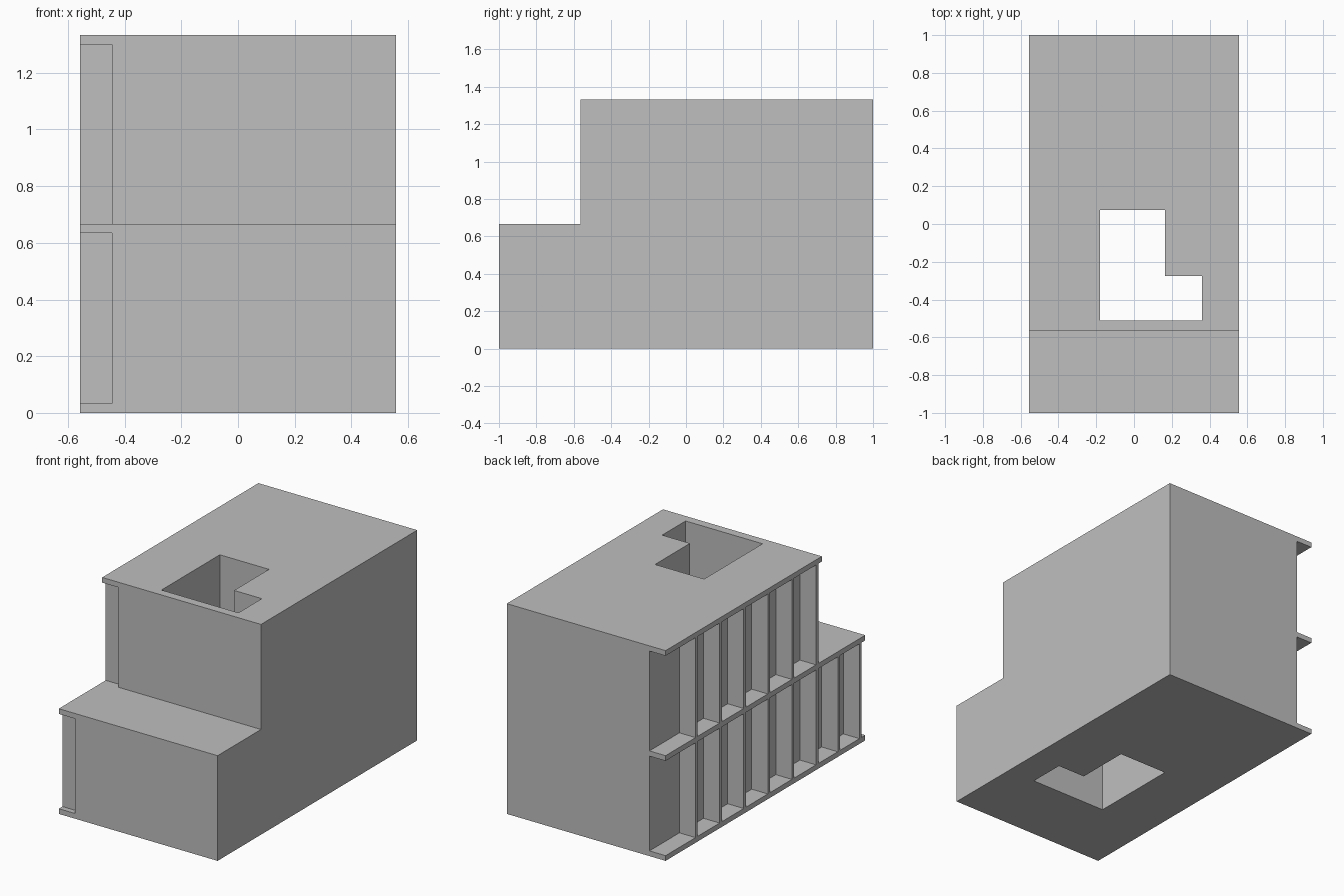
import bpy
import bmesh
from mathutils import Vector

cube = bpy.data.objects.get("Cube")
if cube:
    bpy.data.objects.remove(cube, do_unlink=True)

# Single plain grey
grey = bpy.data.materials.new("plain grey")
grey.use_nodes = True
colour = (0.52, 0.52, 0.52, 1)
grey.diffuse_color = colour
grey.node_tree.nodes["Principled BSDF"].inputs["Base Color"].default_value = colour

HALF_W, WALL_X = 0.557, -0.444     # overall half width, window wall plane
STEP_Y = -0.565                    # front of the upper storey
STOREY, TOP, SLAB = 0.667, 1.333, 0.033
FIN = 0.022                        # fin thickness


def prism(name, points, direction):
    """Extrude a closed polygon along a vector."""
    bm = bmesh.new()
    face = bm.faces.new([bm.verts.new(p) for p in points])
    new = bmesh.ops.extrude_face_region(bm, geom=[face])["geom"]
    verts = [g for g in new if isinstance(g, bmesh.types.BMVert)]
    bmesh.ops.translate(bm, verts=verts, vec=Vector(direction))
    bmesh.ops.recalc_face_normals(bm, faces=bm.faces)
    mesh = bpy.data.meshes.new(name)
    bm.to_mesh(mesh)
    bm.free()
    mesh.materials.append(grey)
    obj = bpy.data.objects.new(name, mesh)
    bpy.context.collection.objects.link(obj)
    return obj


def box(name, x0, x1, y0, y1, z0, z1):
    base = [(x0, y0, z0), (x1, y0, z0), (x1, y1, z0), (x0, y1, z0)]
    return prism(name, base, (0, 0, z1 - z0))


def cut(target, cutter):
    """Subtract the cutter and delete it."""
    cutter.hide_render = True
    mod = target.modifiers.new("cut", 'BOOLEAN')
    mod.operation = 'DIFFERENCE'
    mod.solver = 'EXACT'
    mod.object = cutter
    bpy.context.view_layer.objects.active = target
    bpy.ops.object.modifier_apply(modifier=mod.name)
    bpy.data.objects.remove(cutter, do_unlink=True)


# Stepped two-storey block
profile = [(-1, 0), (1, 0), (1, TOP), (STEP_Y, TOP), (STEP_Y, STOREY), (-1, STOREY)]
body = prism("building_body", [(-HALF_W, y, z) for y, z in profile], (2 * HALF_W, 0, 0))

# Recessed window bands, leaving projecting floor slabs
cut(body, box("lower_recess", -0.8, WALL_X, -1.2, 1.2, SLAB, STOREY - SLAB))
cut(body, box("upper_recess", -0.8, WALL_X, -0.8, 1.2, STOREY, TOP - SLAB))

# L-shaped light shaft through the whole block
plan = [(-0.18, -0.51), (0.36, -0.51), (0.36, -0.275),
        (0.165, -0.275), (0.165, 0.075), (-0.18, 0.075)]
cut(body, prism("shaft_cutter", [(x, y, -0.2) for x, y in plan], (0, 0, 1.8)))

# Vertical fins between the slabs
fin_y = [0.70 - 0.2415 * i for i in range(6)]
front_fins = [fin_y[-1] - 0.2175 * i for i in (1, 2)]
for label, rows, z0, z1 in (("lower", fin_y + front_fins, SLAB, STOREY - SLAB),
                            ("upper", fin_y, STOREY, TOP - SLAB)):
    for i, y in enumerate(rows):
        box(f"{label}_fin_{i + 1}", -HALF_W, WALL_X, y - FIN, y, z0, z1)
